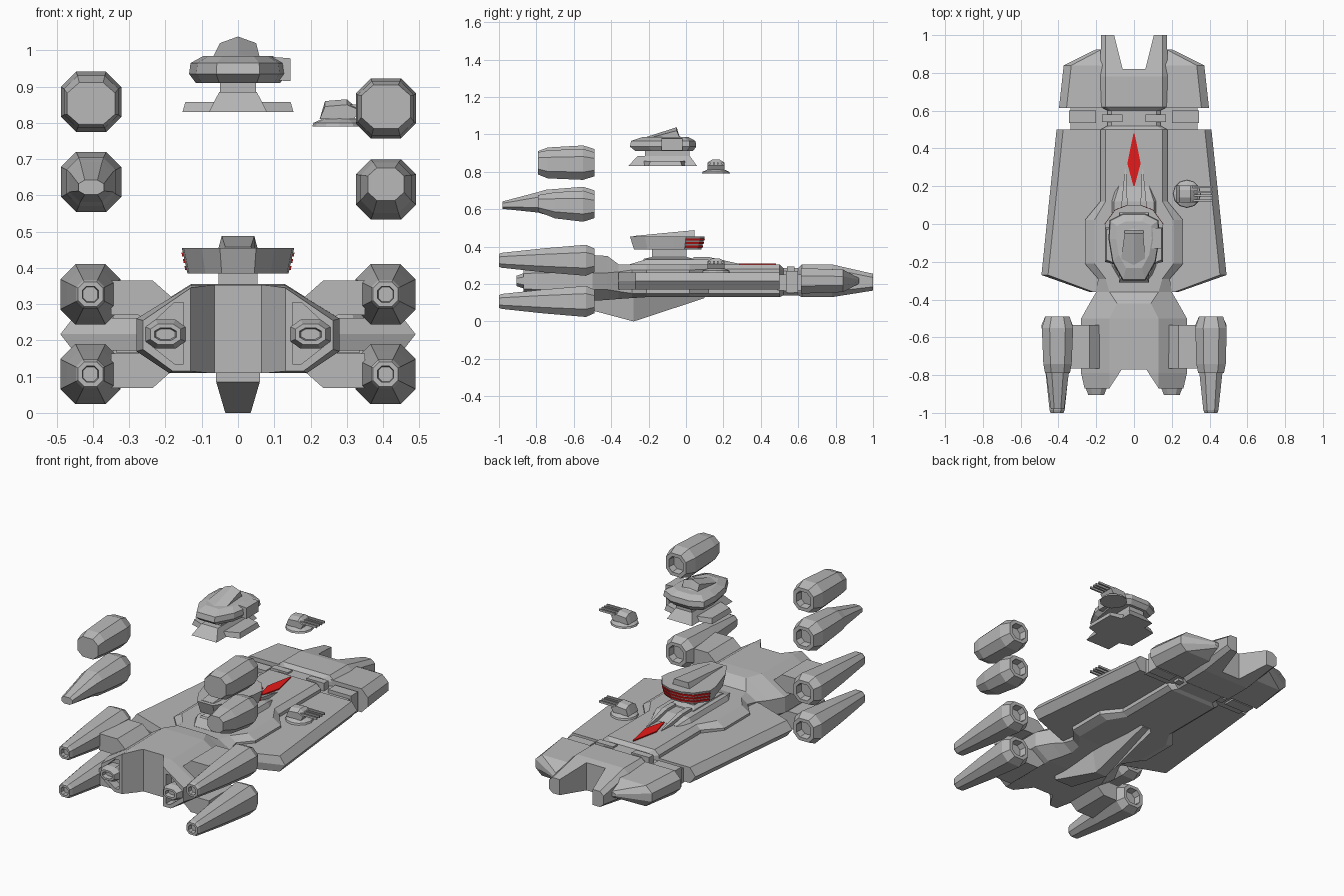
import bpy, bmesh, math

old = bpy.data.objects.get("Cube")
if old:
    bpy.data.objects.remove(old)


def material(name, color):
    m = bpy.data.materials.new(name)
    m.use_nodes = True
    m.diffuse_color = color
    m.node_tree.nodes["Principled BSDF"].inputs["Base Color"].default_value = color
    return m


GREY = material("hull grey", (0.48, 0.48, 0.48, 1))
RED = material("signal red", (0.8, 0.01, 0.01, 1))


def loft(name, rings, mat=GREY):
    """Skin a row of equal rings and close both ends."""
    bm = bmesh.new()
    rows = [[bm.verts.new(p) for p in ring] for ring in rings]
    n = len(rows[0])
    for a, b in zip(rows, rows[1:]):
        for i in range(n):
            bm.faces.new((a[i], a[(i + 1) % n], b[(i + 1) % n], b[i]))
    bm.faces.new(rows[0])
    bm.faces.new(rows[-1])
    bmesh.ops.recalc_face_normals(bm, faces=bm.faces)
    mesh = bpy.data.meshes.new(name)
    bm.to_mesh(mesh)
    bm.free()
    mesh.materials.append(mat)
    ob = bpy.data.objects.new(name, mesh)
    bpy.context.scene.collection.objects.link(ob)
    return ob


def both(half):
    return half + [(-x, v) for x, v in reversed(half)]


def along_y(name, stations, side=1, mat=GREY):
    return loft(name, [[(side * x, y, z) for x, z in pts] for y, pts in stations], mat)


def along_z(name, levels, mat=GREY):
    return loft(name, [[(x, y, z) for x, y in pts] for z, pts in levels], mat)


def box(name, x, y, z, mat=GREY):
    plan = [(x[0], y[0]), (x[1], y[0]), (x[1], y[1]), (x[0], y[1])]
    return along_z(name, [(z[0], plan), (z[1], plan)], mat)


def scaled(plan, s, cy=-0.08):
    return [(x * s, cy + (y - cy) * s) for x, y in plan]


def octagon(cx, cz, w, h, k=0.5):
    return [(cx + w * a, cz + h * b) for a, b in
            ((k, 1), (1, k), (1, -k), (k, -1), (-k, -1), (-1, -k), (-1, k), (-k, 1))]


def carve(target, cutter):
    mod = target.modifiers.new("cut", "BOOLEAN")
    mod.operation, mod.solver, mod.object = "DIFFERENCE", "EXACT", cutter
    bpy.context.view_layer.objects.active = target
    bpy.ops.object.modifier_apply(modifier=mod.name)
    bpy.data.objects.remove(cutter)


# Fuselage: (y, top width, top z, side width, side high z, side low z, bottom width, bottom z)
shape = [(1.0, .15, .255, .175, .235, .185, .15, .165),
         (.78, .15, .305, .178, .28, .16, .15, .13),
         (.62, .15, .305, .178, .28, .16, .15, .13),
         (.60, .12, .285, .14, .27, .16, .12, .14),
         (.52, .12, .285, .14, .27, .16, .12, .14),
         (.50, .15, .305, .178, .28, .15, .15, .13),
         (.12, .15, .305, .178, .28, .15, .15, .13),
         (.02, .21, .305, .26, .275, .15, .21, .13),
         (-.21, .21, .305, .26, .275, .15, .21, .13),
         (-.29, .15, .305, .19, .275, .15, .15, .125),
         (-.36, .13, .305, .2, .265, .16, .14, .12),
         (-.42, .09, .35, .235, .26, .17, .16, .115),
         (-.50, .13, .355, .28, .26, .17, .19, .11),
         (-.79, .13, .352, .28, .26, .17, .19, .11),
         (-.87, .13, .345, .262, .255, .175, .18, .115)]
fuselage = along_y("fuselage", [(y, both([(a, b), (c, d), (c, e), (f, g)]))
                                for y, a, b, c, d, e, f, g in shape])
nose_cut = both([(.06, .82), (.118, 1.05)])
carve(fuselage, along_z("nose_cutter", [(0, nose_cut), (.5, nose_cut)]))
stern_cut = both([(.065, -.77), (.15, -.9)])
carve(fuselage, along_z("stern_cutter", [(0, stern_cut), (.5, stern_cut)]))
recess = [(.15, .305), (.15, .135), (.175, .135), (.245, .19), (.245, .24), (.175, .305)]
for s in (1, -1):
    carve(fuselage, along_y("recess_cutter", [(-.95, recess), (-.82, recess)], s))

# Keel
along_y("keel", [(y, both([(.06, .14), (w, z)])) for y, w, z in
                 ((-.6, .06, .085), (-.28, .035, 0), (.1, .02, .125))])

# Raised spine deck and red marker
along_y("spine_deck", [(y, both([(w, z), (w + .02, .29)])) for y, w, z in
                       ((.2, .08, .306), (.12, .105, .33), (-.22, .105, .33), (-.3, .07, .306))])
diamond = both([(.003, .48), (.035, .32), (.003, .2)])
along_z("red_marker", [(.302, diamond), (.311, diamond)], RED)

for s in (1, -1):
    # Wing slab with a pointed rim
    along_y("wing", [(y, [(.13, .262), (w - r, .262), (w, .217), (w - r, .172), (.13, .172)])
                     for y, w, r in ((.5, .41, .035), (-.27, .49, .035), (-.36, .235, .02))], s)
    # Bow side panels
    along_y("bow_panel", [(y, [(.13, .217 + h), (w - r, .217 + h), (w, .217 + h * .4),
                               (w, .217 - h * .4), (w - r, .217 - h), (.13, .217 - h)])
                          for y, w, r, h in ((.615, .397, .04, .068), (.84, .372, .04, .06),
                                             (.925, .2, .03, .015))], s)
    # Neck between wing and bow panel
    box("neck_beam", sorted((s * .1, s * .335)), (.49, .63), (.165, .25))
    box("neck_rib", sorted((s * .2, s * .345)), (.535, .6), (.155, .27))
    box("neck_collar", sorted((s * .06, s * .17)), (.54, .58), (.15, .295))
    # Fin beside the red marker
    along_y("marker_fin", [(y, [(a, .3), (b, .3), (b, z), (a, z)]) for y, a, b, z in
                           ((.29, .042, .048, .307), (.12, .035, .065, .345), (.04, .035, .065, .345))], s)
    # Stern nozzles
    along_y("stern_nozzle", [(y, octagon(.2, .217, w, h)) for y, w, h in
                             ((-.8, .045, .036), (-.87, .055, .04), (-.905, .042, .028),
                              (-.905, .03, .017), (-.88, .026, .014))], s)
    # Cross-shaped pylons and the four mounted engines
    for up in (1, -1):
        arm = [(.15, .073), (.235, .148), (.35, .148), (.35, .053), (.275, .053), (.19, -.01)]
        arm = [(x, .217 + up * z) for x, z in arm]
        along_y("engine_pylon", [(-.765, arm), (-.535, arm)], s)
        along_y("engine", [(y, octagon(.407, .217 + up * .11, r, r)) for y, r in
                           ((-.975, .02), (-1, .022), (-1, .034), (-.985, .04), (-.76, .064),
                            (-.535, .083), (-.49, .063), (-.49, .045), (-.53, .04))], s)

# Spare engines: (x, z, stations of y, half width, half height, rise)
tail = [(-.55, .083, .083, 0), (-.49, .064, .064, 0), (-.49, .045, .045, 0), (-.53, .04, .04, 0)]
spares = {"spare_engine_upper_right": (-.405, .858, [(-.79, .066, .058, -.005), (-.74, .075, .072, 0)]),
          "spare_engine_lower_right": (-.405, .637, [(-.98, .035, .02, -.015), (-.79, .06, .055, 0),
                                                     (-.75, .068, .067, 0)]),
          "spare_engine_upper_left": (.408, .84, [(-.79, .068, .06, .005), (-.74, .078, .075, 0)]),
          "spare_engine_lower_left": (.408, .616, [(-.79, .05, .045, .015), (-.7, .07, .07, .005)])}
for name, (cx, cz, head) in spares.items():
    along_y(name, [(y, octagon(cx, cz + dz, w, h)) for y, w, h, dz in head + tail])

# Mounted bridge: pedestal, fan-shaped head, sloped cap, window strips
foot = both([(.09, .06), (.09, -.25)])
along_z("bridge_pedestal", [(.3, foot), (.335, scaled(foot, .85)), (.345, scaled(foot, .6)),
                            (.39, scaled(foot, .6))])
front_arc = [(.035, .1), (.1, .075), (.155, 0)]
fan = both(front_arc + [(.15, -.06), (.1, -.22), (.05, -.3)])


def flare(z):
    return .9 + .1 * (z - .385) / .07


along_z("bridge_head", [(z, scaled(fan, flare(z))) for z in (.385, .455)])
along_y("bridge_cap", [(y, both([(w, z), (w + .01, .45)])) for y, w, z in
                       ((.045, .045, .488), (-.28, .035, .457))])
band = both(front_arc)
for z in (.394, .413, .432):
    along_z("bridge_window", [(h, scaled(band, flare(h) + .025)) for h in (z, z + .011)], RED)

# Spare bridge floating above
skirt = both([(.08, .06), (.08, -.31)])
along_z("spare_bridge_base", [(.83, skirt), (.885, [(x * .65, -.1 + (y + .1) * .75) for x, y in skirt])])
for s in (1, -1):
    along_z("spare_bridge_foot", [(.83, [(s * .05, 0), (s * .153, -.02), (s * .153, -.2), (s * .05, -.23)]),
                                  (.858, [(s * .05, 0), (s * .145, -.03), (s * .145, -.19), (s * .05, -.23)])])
box("spare_bridge_neck", (-.05, .05), (-.22, .02), (.87, .92))
hood = both([(.06, .055), (.13, .02), (.135, -.08), (.115, -.2), (.06, -.3)])
along_z("spare_bridge_head", [(.91, scaled(hood, .86)), (.935, hood), (.965, scaled(hood, .97)),
                              (.985, scaled(hood, .7))])
along_y("spare_bridge_crest", [(y, [(a, .95), (a, z), (0, t), (b, z), (b, .95)]) for y, a, b, z, t in
                               ((-.29, -.06, .06, .958, .962), (-.2, -.07, .06, .98, .99),
                                (-.05, -.05, .05, 1.02, 1.038), (-.035, -.05, .05, .985, .99),
                                (.03, -.04, .04, .955, .96))])
along_y("spare_bridge_cheek", [(y, [(.05, .92), (.145, .915), (.145, .978), (.05, .985)])
                               for y in (-.13, -.02)])

# Gun turrets: one on the wing, one spare above it
for tag, z0 in (("wing", .262), ("spare", .79)):
    def disc(r, cx=.28, sides=12):
        return [(cx + r * math.cos(math.tau * i / sides), .16 + r * math.sin(math.tau * i / sides))
                for i in range(sides)]
    along_z(tag + "_turret_base", [(z0, disc(.075)), (z0 + .01, disc(.072)), (z0 + .022, disc(.045))])
    along_y(tag + "_turret_body", [(y, [(.225, z0 + .02), (.32, z0 + .02), (.335, z0 + .045),
                                        (.3, z0 + h), (.24, z0 + h - .005)])
                                   for y, h in ((.115, .06), (.14, .075), (.18, .075), (.205, .06))])
    for y in (.125, .15, .17, .195):
        box(tag + "_turret_barrel", (.31, .415), (y - .005, y + .005), (z0 + .048, z0 + .06))
